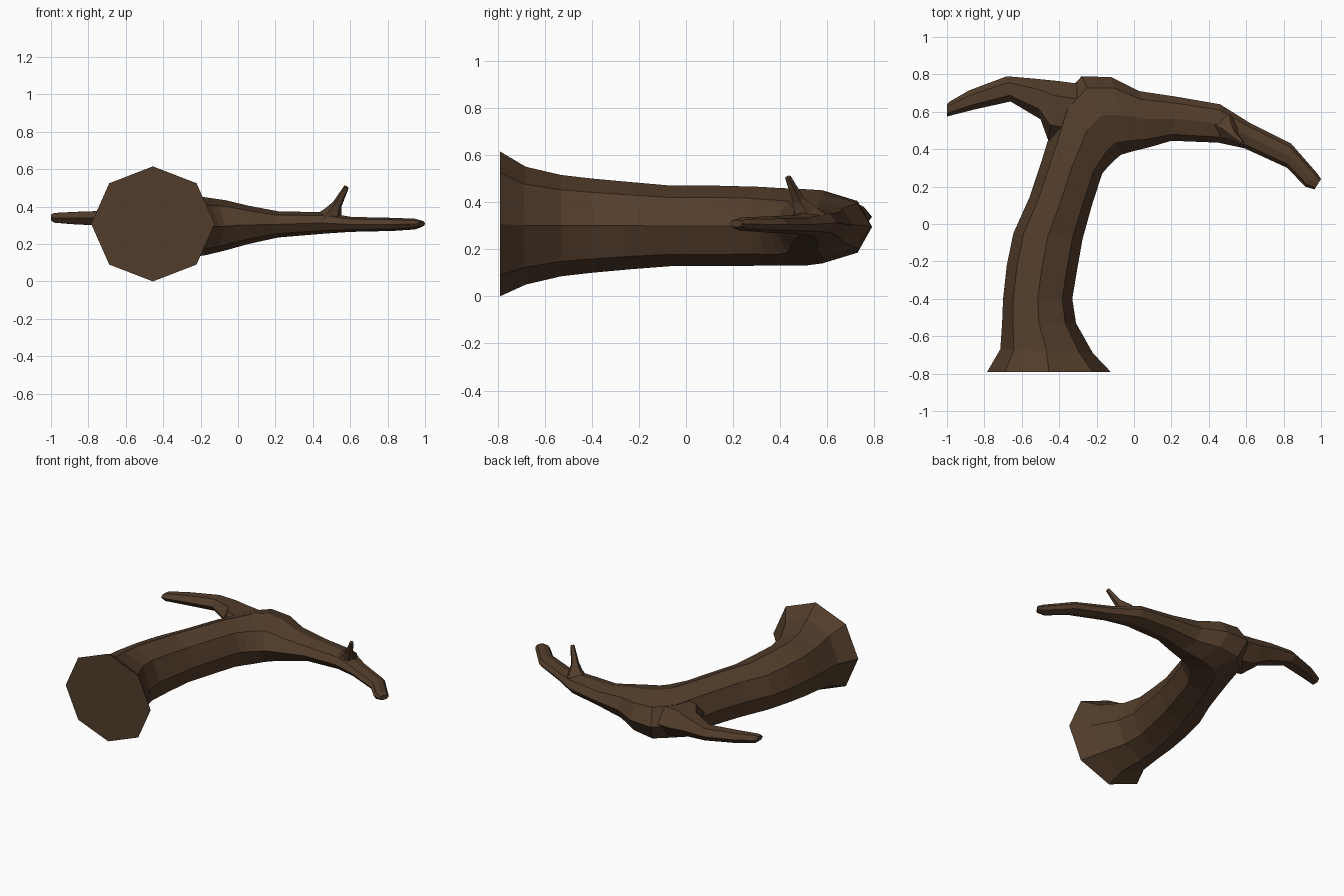
import bpy, bmesh, math
from mathutils import Vector

if "Cube" in bpy.data.objects:
    bpy.data.objects.remove(bpy.data.objects["Cube"])

bark = bpy.data.materials.new("bark")
bark.diffuse_color = (0.085, 0.046, 0.024, 1)
bark.use_nodes = True
bark.node_tree.nodes["Principled BSDF"].inputs["Base Color"].default_value = bark.diffuse_color


def finish(name, bm):
    bmesh.ops.recalc_face_normals(bm, faces=bm.faces)
    mesh = bpy.data.meshes.new(name)
    bm.to_mesh(mesh)
    bm.free()
    mesh.materials.append(bark)
    obj = bpy.data.objects.new(name, mesh)
    bpy.context.collection.objects.link(obj)
    return obj


def skin(name, rings):
    """Bridge a series of vertex rings into a closed faceted limb."""
    bm = bmesh.new()
    loops = [[bm.verts.new(p) for p in ring] for ring in rings]
    n = len(loops[0])
    for a, b in zip(loops, loops[1:]):
        for i in range(n):
            j = (i + 1) % n
            bm.faces.new((a[i], a[j], b[j], b[i]))
    bm.faces.new(loops[0])
    bm.faces.new(loops[-1])
    return finish(name, bm)


def section(lx, ly, rx, ry, z0, z1, sides=8):
    """Upright cross-section between two outline points seen from above."""
    left, right = Vector((lx, ly, 0)), Vector((rx, ry, 0))
    mid, half = (left + right) / 2, (right - left) / 2
    ring = []
    for i in range(sides):
        a = 2 * math.pi * i / sides
        p = mid + half * math.cos(a)
        p.z = (z0 + z1) / 2 + (z1 - z0) / 2 * math.sin(a)
        ring.append(p)
    return ring


# Trunk bending over into the long right-hand branch
trunk_path = [
    (-.785, -.79, -.125, -.79, 0, .615),
    (-.715, -.67, -.22, -.69, .05, .55),
    (-.705, -.53, -.31, -.53, .085, .515),
    (-.70, -.40, -.33, -.40, .10, .50),
    (-.68, -.22, -.305, -.25, .115, .485),
    (-.645, -.05, -.275, -.08, .128, .47),
    (-.56, .14, -.225, .10, .128, .47),
    (-.49, .35, -.17, .27, .13, .465),
    (-.45, .48, -.14, .305, .13, .46),
    (-.40, .66, -.10, .345, .13, .455),
    (-.28, .79, -.07, .37, .14, .45),
    (-.12, .785, -.02, .385, .165, .435),
    (.03, .71, .08, .41, .20, .405),
    (.23, .68, .20, .445, .235, .375),
    (.46, .64, .45, .435, .255, .37),
    (.62, .54, .59, .405, .265, .345),
    (.84, .43, .82, .30, .27, .34),
    (.98, .27, .915, .20, .278, .335),
    (1.0, .24, .965, .185, .293, .325),
]
trunk = skin("trunk", [section(*s) for s in trunk_path])

# Shorter left-hand branch
left_path = [
    (-.22, .74, -.28, .42, .19, .42),
    (-.41, .765, -.46, .45, .21, .42),
    (-.53, .777, -.50, .56, .26, .405),
    (-.68, .79, -.66, .655, .29, .385),
    (-.88, .715, -.855, .612, .30, .377),
    (-.985, .655, -.98, .58, .31, .37),
    (-1.0, .64, -1.0, .575, .325, .36),
]
left_branch = skin("left_branch", [section(*s, sides=6) for s in left_path])

# Small twig rising from the right branch
twig_path = [((.50, .51, .32), .085), ((.51, .50, .365), .05),
             ((.53, .475, .41), .027), ((.58, .432, .505), .014)]
axis = Vector((.09, -.07, .15)).normalized()
side = axis.cross(Vector((0, 0, 1))).normalized()
up = side.cross(axis)
twig = skin("twig", [[Vector(c) + r * (side * math.cos(a) + up * math.sin(a))
                      for a in (2 * math.pi * i / 5 for i in range(5))]
                     for c, r in twig_path])

# Merge the limbs into one solid dead tree
bpy.context.view_layer.objects.active = trunk
for limb in (left_branch, twig):
    mod = trunk.modifiers.new("join", 'BOOLEAN')
    mod.operation = 'UNION'
    mod.solver = 'EXACT'
    mod.object = limb
    bpy.ops.object.modifier_apply(modifier=mod.name)
    bpy.data.objects.remove(limb)
trunk.name = "fallen_tree"
